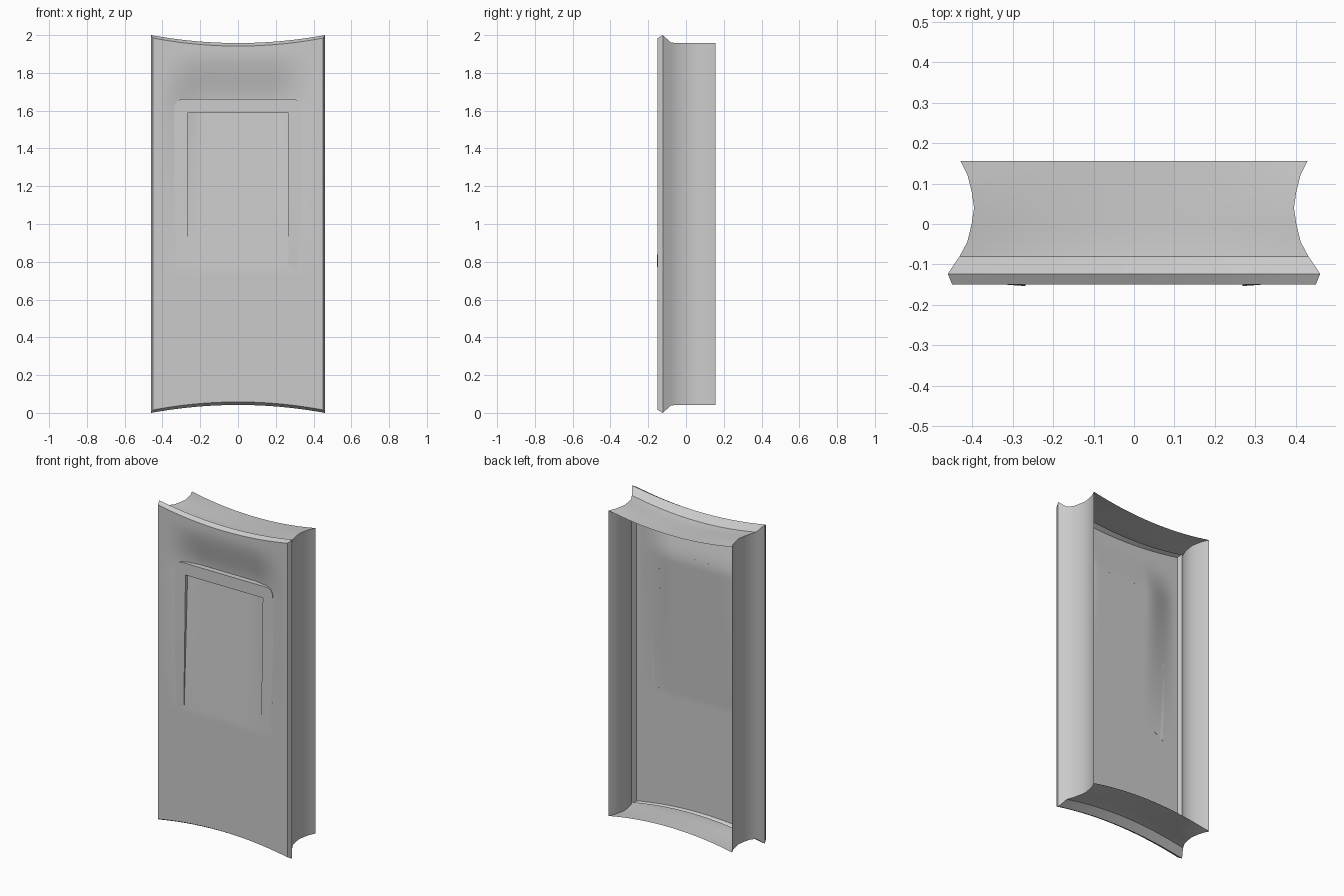
import bpy, bmesh, math

if "Cube" in bpy.data.objects:
    bpy.data.objects.remove(bpy.data.objects["Cube"])

NX, NZ, SAG, YF = 44, 90, 0.042, -0.15


def smooth(t):
    t = max(0.0, min(1.0, t))
    return t * t * (3 - 2 * t)


def panel_y(x, z):
    """Depth of the front sheet: a shallow scoop, deepest under the top bar."""
    if z < 1.62:
        fz = max(0.0, (z - 0.75) / 0.87)
    else:
        fz = 1 - smooth((z - 1.62) / 0.3)
    fx = 1 - smooth((abs(x) - 0.18) / 0.25)
    return YF + 0.05 * fz * fx


def point(u, v, w, h):
    """Rectangle with sagging top and bottom edges; u, v run from -1 to 1."""
    return w * u, 1 + v * (h - SAG * (1 - u * u))


def finish(name, bm):
    bmesh.ops.remove_doubles(bm, verts=bm.verts, dist=0.0002)
    bmesh.ops.recalc_face_normals(bm, faces=bm.faces)
    me = bpy.data.meshes.new(name)
    bm.to_mesh(me)
    bm.free()
    ob = bpy.data.objects.new(name, me)
    bpy.context.collection.objects.link(ob)
    bpy.ops.object.select_all(action='DESELECT')
    ob.select_set(True)
    bpy.context.view_layer.objects.active = ob
    bpy.ops.object.shade_smooth_by_angle(angle=math.radians(30))
    return ob


# Door shell: flared rim walls, open at the back
us = [2 * i / NX - 1 for i in range(NX + 1)]
vs = [2 * j / NZ - 1 for j in range(NZ + 1)]
loop = ([(u, -1) for u in us[:-1]] + [(1, v) for v in vs[:-1]]
        + [(u, 1) for u in us[:0:-1]] + [(-1, v) for v in vs[:0:-1]])
# y, half width, half height
profile = [(0.155, 0.428, 0.957), (0.12, 0.411, 0.957), (0.08, 0.401, 0.957),
           (0.04, 0.395, 0.957), (0.0, 0.401, 0.957), (-0.045, 0.412, 0.957),
           (-0.08, 0.431, 0.961), (-0.123, 0.46, 1.0), (YF, 0.449, 0.984)]
bm = bmesh.new()
rings = []
for y, w, h in profile:
    ring = []
    for u, v in loop:
        x, z = point(u, v, w, h)
        ring.append(bm.verts.new((x, y, z)))
    rings.append(ring)
for a, b in zip(rings, rings[1:]):
    for i in range(len(loop)):
        k = (i + 1) % len(loop)
        bm.faces.new((a[i], a[k], b[k], b[i]))

# Front sheet of the shell with the scoop
grid = []
for v in vs:
    row = []
    for u in us:
        x, z = point(u, v, profile[-1][1], profile[-1][2])
        edge = abs(u) == 1 or abs(v) == 1
        row.append(bm.verts.new((x, YF if edge else panel_y(x, z), z)))
    grid.append(row)
for j in range(NZ):
    for i in range(NX):
        bm.faces.new((grid[j][i], grid[j][i + 1], grid[j + 1][i + 1], grid[j + 1][i]))
finish("door_shell", bm)

# Raised U-shaped trim, given as (outer, inner) pairs along the path
half = [((0.34, 0.74 + 0.88 * t), (0.268, 0.78 + 0.808 * t))
        for t in [k / 10 for k in range(10)]]
for k in range(7):
    a = math.radians(15 * k)
    half.append(((0.29 + 0.046 * math.cos(a), 1.615 + 0.046 * math.sin(a)), (0.268, 1.588)))
half += [((x, 1.661), (x, 1.588)) for x in (0.268, 0.2, 0.13, 0.06, 0.0)]
path = half + [((-o[0], o[1]), (-i[0], i[1])) for o, i in half[-2::-1]]


def trim_y(z, lift):
    t = max(0.0, min(1.0, (z - 0.75) / 0.9))
    return -0.148 + 0.012 * t - lift * (1 - t)


bm = bmesh.new()
sections = []
for (ox, oz), (ix, iz) in path:
    sections.append([bm.verts.new(p) for p in (
        (ox, panel_y(ox, oz), oz), (ox, trim_y(oz, 0.0), oz),
        (ix, trim_y(iz, 0.006), iz), (ix, panel_y(ix, iz), iz))])
for a, b in zip(sections, sections[1:]):
    for i in range(3):
        bm.faces.new((a[i], a[i + 1], b[i + 1], b[i]))
for s in (sections[0], sections[-1]):
    bm.faces.new(s)
finish("front_trim", bm)
